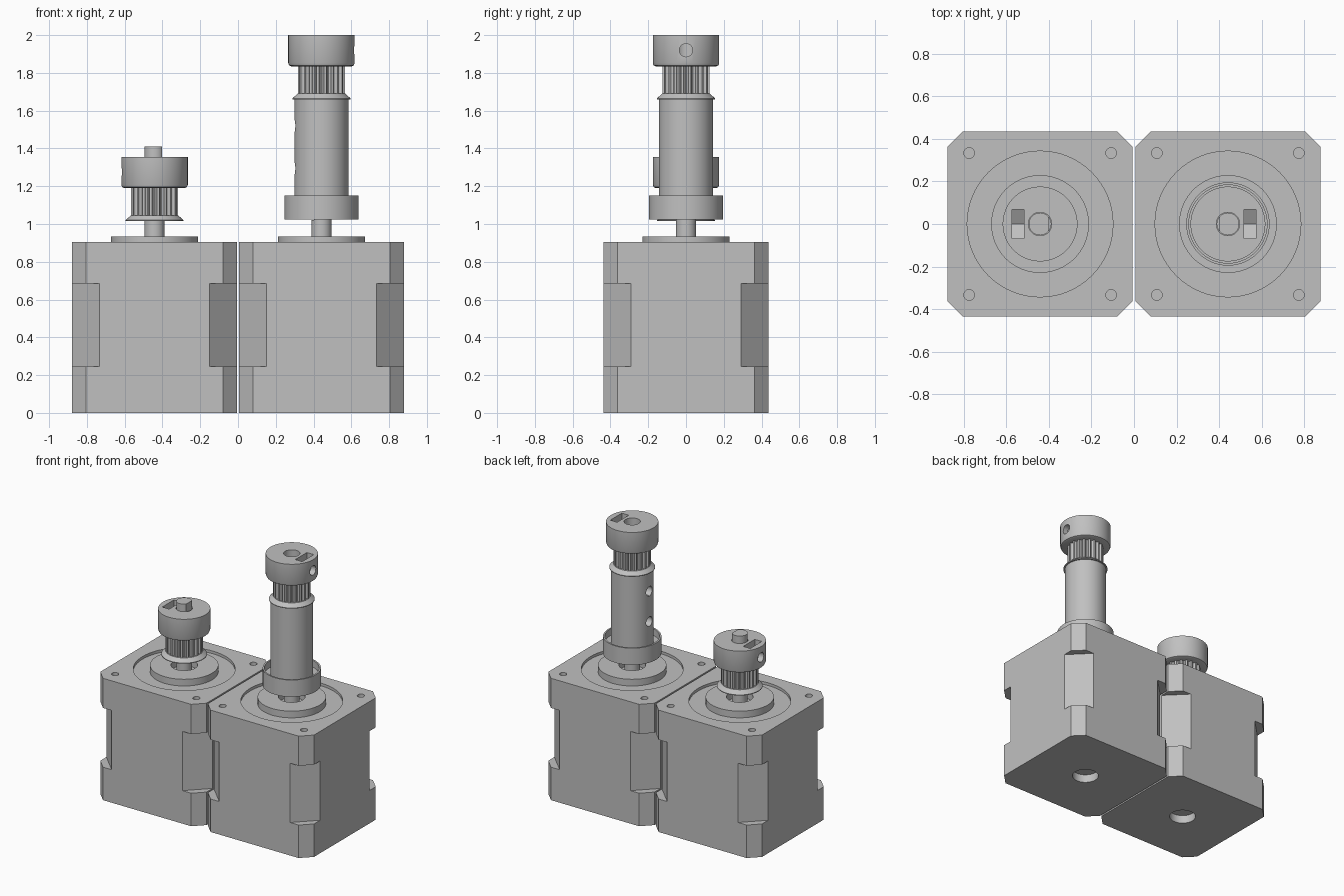
import bpy
import bmesh
from math import cos, sin, pi, tau, radians
from mathutils import Matrix

if "Cube" in bpy.data.objects:
    bpy.data.objects.remove(bpy.data.objects["Cube"], do_unlink=True)

grey = bpy.data.materials.new("plain grey metal")
grey.use_nodes = True
grey.diffuse_color = (0.53, 0.53, 0.53, 1)
grey.node_tree.nodes["Principled BSDF"].inputs["Base Color"].default_value = (0.53, 0.53, 0.53, 1)

HALF = 0.436      # half width of a motor
CENTRE = 0.442    # distance of each motor axis from the middle
BODY_TOP = 0.905
RECESS = 0.885
BORE = 0.055


def make(name, bm):
    bmesh.ops.recalc_face_normals(bm, faces=bm.faces)
    mesh = bpy.data.meshes.new(name)
    bm.to_mesh(mesh)
    bm.free()
    obj = bpy.data.objects.new(name, mesh)
    bpy.context.collection.objects.link(obj)
    mesh.materials.append(grey)
    return obj


def loft(name, rings):
    """Hollow solid: rings of points joined in a closed cycle."""
    bm = bmesh.new()
    loops = [[bm.verts.new(p) for p in ring] for ring in rings]
    for a, b in zip(loops, loops[1:] + loops[:1]):
        for i in range(len(a)):
            j = (i + 1) % len(a)
            bm.faces.new((a[i], a[j], b[j], b[i]))
    return make(name, bm)


def circle(x, r, z, n=64):
    return [(x + r * cos(tau * i / n), r * sin(tau * i / n), z) for i in range(n)]


def lathe(name, x, profile):
    return loft(name, [circle(x, r, z) for r, z in profile])


def prism(name, points, shift):
    """Solid made by extruding a flat outline."""
    bm = bmesh.new()
    face = bm.faces.new([bm.verts.new(p) for p in points])
    out = bmesh.ops.extrude_face_region(bm, geom=[face])
    bmesh.ops.translate(bm, vec=shift, verts=[v for v in out["geom"] if isinstance(v, bmesh.types.BMVert)])
    return make(name, bm)


def cylinder(name, x, y, r, z0, z1, n=48):
    return prism(name, [(px, py + y, z) for px, py, z in circle(x, r, z0, n)], (0, 0, z1 - z0))


def box(name, centre, size, turn=0):
    bm = bmesh.new()
    bmesh.ops.create_cube(bm, size=1, matrix=Matrix.Translation(centre)
                          @ Matrix.Rotation(turn, 4, "Z") @ Matrix.Diagonal((*size, 1)))
    return make(name, bm)


def cut(target, cutters):
    bpy.context.view_layer.objects.active = target
    for c in cutters:
        c.hide_render = True
        mod = target.modifiers.new("cut", "BOOLEAN")
        mod.operation = "DIFFERENCE"
        mod.solver = "EXACT"
        mod.object = c
        bpy.ops.object.modifier_apply(modifier=mod.name)
        bpy.data.objects.remove(c, do_unlink=True)


def side_hole(x, side, z, reach=0.3):
    """Radial screw hole cutter from the bore outwards."""
    pts = [(x + side * 0.03, 0.035 * cos(tau * i / 24), z + 0.035 * sin(tau * i / 24)) for i in range(24)]
    return prism("hole_cutter", pts, (side * reach, 0, 0))


def motor(x, label, side):
    # Housing with chamfered corners
    a, b = HALF, HALF - 0.074
    outline = [(a, b), (b, a), (-b, a), (-a, b), (-a, -b), (-b, -a), (b, -a), (a, -b)]
    body = prism(label + "_motor_housing", [(x + px, py, 0) for px, py in outline], (0, 0, BODY_TOP))
    cutters = [cylinder("recess_cutter", x, 0, 0.343, RECESS, 1, 64),
               cylinder("rear_hole_cutter", x, 0, 0.09, -0.1, 0.06)]
    # Deeper corner cuts around the middle, and the mounting holes
    reach = (2 * HALF - 0.145) / 2 ** 0.5 + 0.2
    for k in range(4):
        t = pi / 4 + k * pi / 2
        cutters.append(box("corner_cutter", (x + reach * cos(t), reach * sin(t), 0.465), (0.4, 0.6, 0.44), t))
        h = 0.334 * 2 ** 0.5
        cutters.append(cylinder("screw_cutter", x + h * cos(t), h * sin(t), 0.025, 0.8, 1, 24))
    cut(body, cutters)
    # Raised pilot ring and shaft with a flat
    lathe(label + "_pilot_ring", x, [(0.09, RECESS), (0.23, RECESS), (0.23, 0.935), (0.09, 0.935)])
    shaft = cylinder(label + "_shaft", x, 0, 0.053, RECESS - 0.01, 1.41)
    cut(shaft, [box("flat_cutter", (x - side * 0.09, 0, 1.3), (0.1, 0.3, 0.56))])


def pulley(x, label, side, z):
    # Toothed drum: rounded grooves between flat lands
    teeth, steps = 20, ((-9, 0), (-6, 0), (-4.5, 0.011), (-1.5, 0.016), (1.5, 0.016), (4.5, 0.011), (6, 0))
    polar = [(radians(k * 360 / teeth + d), 0.126 - depth) for k in range(teeth) for d, depth in steps]

    def ring(r, h):
        return [(x + (r or q) * cos(t), (r or q) * sin(t), h) for t, q in polar]
    top = z + 0.15
    loft(label + "_pulley_teeth", [ring(BORE, z), ring(None, z), ring(None, top), ring(BORE, top)])
    # Head with nut slot and set screw hole
    head = lathe(label + "_pulley_head", x, [
        (BORE, top - 0.005), (0.16, top - 0.005), (0.171, top), (0.176, top + 0.012),
        (0.176, z + 0.31), (BORE, z + 0.31)])
    mid, w = z + 0.23, 0.068
    yz = [(-w, mid + 0.2), (-w, mid - 0.039), (0, mid - 0.076), (w, mid - 0.039), (w, mid + 0.2)]
    slot = prism("slot_cutter", [(x + side * 0.076, y, h) for y, h in yz], (side * 0.057, 0, 0))
    cut(head, [slot, side_hole(x, side, mid)])


motor(-CENTRE, "right", -1)
motor(CENTRE, "left", 1)

# Short pulley with its conical lower flange
pulley(-CENTRE, "right", -1, 1.045)
lathe("right_pulley_flange", -CENTRE, [(BORE, 1.015), (0.154, 1.015), (0.154, 1.02), (0.126, 1.045), (BORE, 1.045)])

# Tall pulley on an extension sleeve with a cupped collar
pulley(CENTRE, "left", 1, 1.69)
sleeve = lathe("left_extension_sleeve", CENTRE, [
    (BORE, 1.025), (0.196, 1.025), (0.196, 1.15), (0.184, 1.15), (0.184, 1.1), (0.143, 1.1),
    (0.143, 1.66), (0.154, 1.66), (0.154, 1.665), (0.126, 1.69), (BORE, 1.69)])
cut(sleeve, [side_hole(CENTRE, -1, z) for z in (1.295, 1.52)])

# Smooth round faces, crisp edges
bpy.ops.object.select_all(action="DESELECT")
for obj in bpy.context.scene.objects:
    if obj.type == "MESH" and grey.name in obj.data.materials:
        obj.select_set(True)
        bpy.context.view_layer.objects.active = obj
bpy.ops.object.shade_smooth_by_angle(angle=radians(30))
